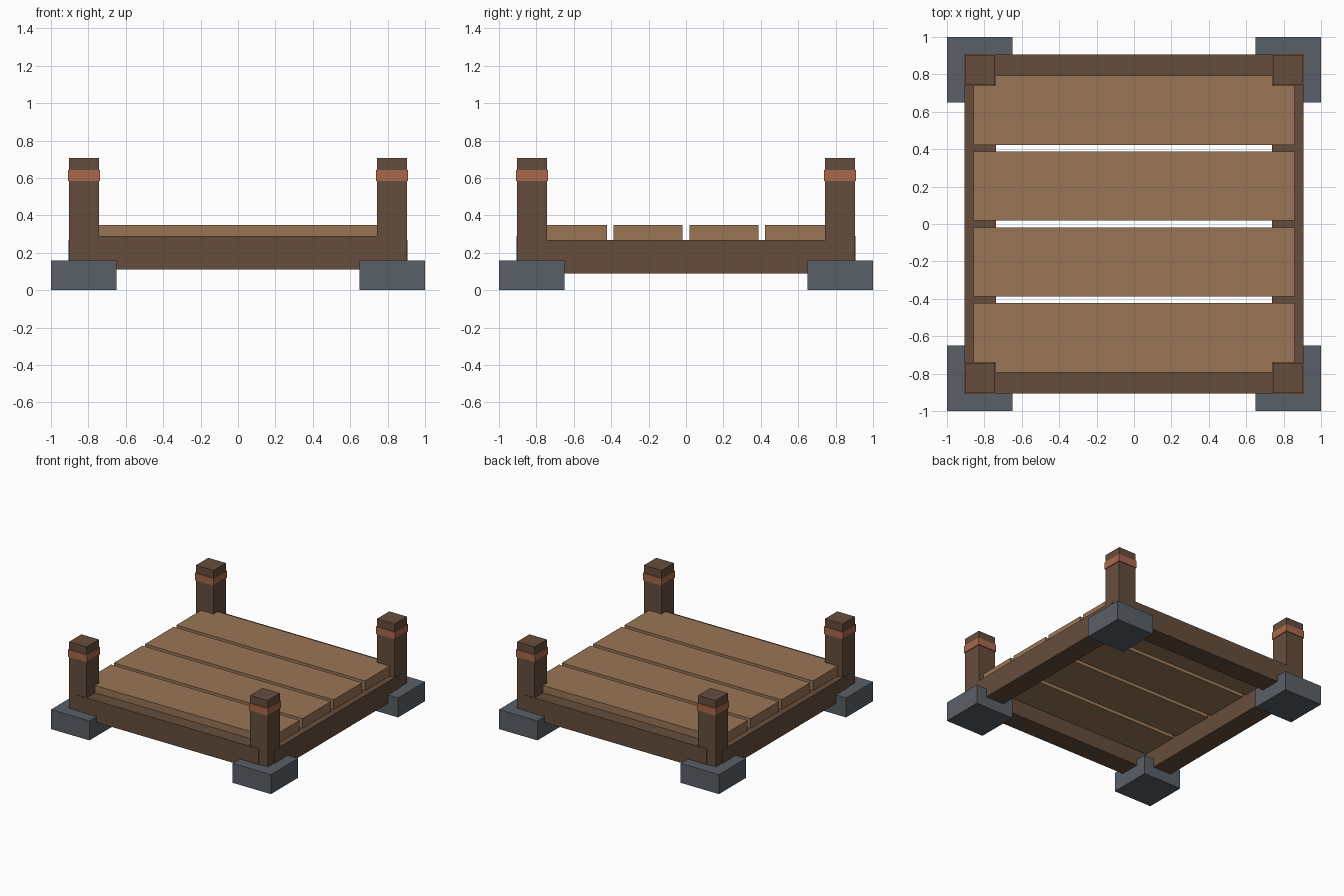
import bpy

if "Cube" in bpy.data.objects:
    bpy.data.objects.remove(bpy.data.objects["Cube"])


def material(name, rgb):
    m = bpy.data.materials.new(name)
    m.diffuse_color = (*rgb, 1.0)
    m.use_nodes = True
    m.node_tree.nodes["Principled BSDF"].inputs["Base Color"].default_value = m.diffuse_color
    return m


PLANK = material("light plank wood", (0.32, 0.178, 0.09))
DARK = material("dark beam wood", (0.133, 0.076, 0.046))
STONE = material("grey stone", (0.10, 0.118, 0.135))
ROPE = material("rust band", (0.40, 0.138, 0.07))


def box(name, x, y, z, mat):
    """Box from (min, max) ranges on each axis."""
    bpy.ops.mesh.primitive_cube_add(size=1, location=[sum(r) / 2 for r in (x, y, z)])
    ob = bpy.context.object
    ob.name = name
    ob.scale = [r[1] - r[0] for r in (x, y, z)]
    bpy.ops.object.transform_apply(location=False, rotation=False, scale=True)
    ob.data.materials.append(mat)
    return ob


def around(c, w):
    return (c - w / 2, c + w / 2)


POST = 0.823  # distance of post centres from the middle

# corners: stone foot, post and band
for sx, xn in ((-1, "left"), (1, "right")):
    for sy, yn in ((-1, "front"), (1, "back")):
        tag = f"{yn}_{xn}"
        px, py = sx * POST, sy * POST
        box(f"foot_{tag}", around(sx * 0.825, 0.35), around(sy * 0.825, 0.35), (0, 0.16), STONE)
        box(f"post_{tag}", around(px, 0.16), around(py, 0.16), (0.12, 0.706), DARK)
        box(f"band_{tag}", around(px, 0.172), around(py, 0.172), (0.584, 0.643), ROPE)

# frame beams, running between post centres and slightly proud of the posts
for s, fb, lr in ((-1, "front", "left"), (1, "back", "right")):
    box(f"beam_{fb}", (-POST, POST), around(s * POST, 0.168), (0.112, 0.289), DARK)
    box(f"beam_{lr}", around(s * POST, 0.168), (-POST, POST), (0.089, 0.268), DARK)

# deck planks, let into the frame
for i in range(4):
    box(f"deck_plank_{i + 1}", (-0.857, 0.857), around((i - 1.5) * 0.406, 0.371),
        (0.24, 0.348), PLANK)
